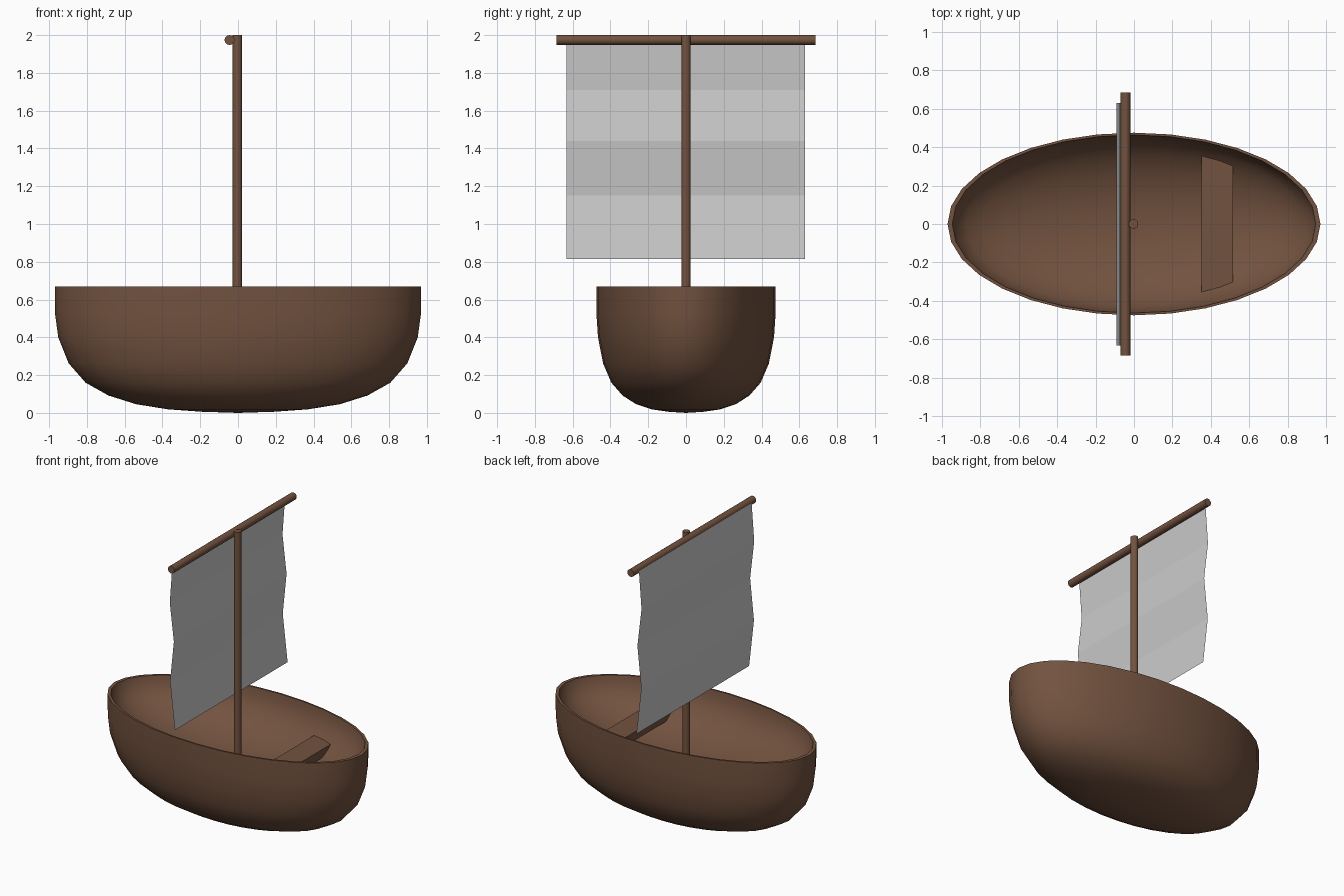
import bpy, bmesh, math

if "Cube" in bpy.data.objects:
    bpy.data.objects.remove(bpy.data.objects["Cube"])

wood = bpy.data.materials.new("wood")
wood.diffuse_color = (0.17, 0.085, 0.05, 1)
wood.use_nodes = True
wood.node_tree.nodes["Principled BSDF"].inputs["Base Color"].default_value = wood.diffuse_color


def finish(obj, name, smooth=True):
    obj.name = name
    obj.data.materials.append(wood)
    if smooth:
        bpy.context.view_layer.objects.active = obj
        obj.select_set(True)
        bpy.ops.object.shade_smooth_by_angle(angle=math.radians(40))
        obj.select_set(False)


def new_object(name, bm):
    mesh = bpy.data.meshes.new(name)
    bm.to_mesh(mesh)
    bm.free()
    obj = bpy.data.objects.new(name, mesh)
    bpy.context.collection.objects.link(obj)
    return obj


def pole(name, radius, length, location, rotation=(0, 0, 0)):
    bpy.ops.mesh.primitive_cylinder_add(vertices=16, radius=radius, depth=length,
                                        location=location, rotation=rotation)
    obj = bpy.context.object
    obj.select_set(False)
    finish(obj, name)


# Hull: closed radial profile (outer wall, rim, shallow inner bowl) swept to an ellipse
outer = [(0, 0), (0.195, 0.006), (0.383, 0.019), (0.556, 0.046), (0.707, 0.092),
         (0.832, 0.16), (0.924, 0.262), (0.981, 0.4), (0.998, 0.52), (1, 0.67)]
depth, inner_r = 0.31, 0.975
inner = [(inner_r * math.cos(a), 0.67 - depth * math.sin(a))
         for a in (math.radians(90 * i / 8) for i in range(8))] + [(0, 0.67 - depth)]
bm = bmesh.new()
verts = [bm.verts.new((r, 0, z)) for r, z in outer + inner]
edges = [bm.edges.new(pair) for pair in zip(verts, verts[1:])]
bmesh.ops.spin(bm, geom=verts + edges, cent=(0, 0, 0), axis=(0, 0, 1),
               angle=math.tau, steps=32, use_duplicate=False)
bmesh.ops.remove_doubles(bm, verts=bm.verts, dist=0.0005)
bmesh.ops.scale(bm, vec=(0.97, 0.475, 1), verts=bm.verts)
bmesh.ops.recalc_face_normals(bm, faces=bm.faces)
finish(new_object("hull", bm), "hull")

# Seat plank let into the sides of the bowl
bpy.ops.mesh.primitive_cube_add(size=1, location=(0.433, 0, 0.48))
seat = bpy.context.object
seat.scale = (0.166, 0.71, 0.06)
seat.select_set(False)
finish(seat, "seat", smooth=False)

# Mast and yard
pole("mast", 0.025, 1.68, (-0.003, 0, 1.16))
pole("yard", 0.026, 1.37, (-0.045, 0, 1.974), (math.pi / 2, 0, 0))

# Sail: thin sheet with gentle horizontal folds
folds = [(-0.072, 1.975), (-0.092, 1.71), (-0.06, 1.44), (-0.09, 1.15), (-0.052, 0.815)]
bm = bmesh.new()
rows = [[bm.verts.new((x, y, z)) for y in (-0.633, 0.63)] for x, z in folds]
for a, b in zip(rows, rows[1:]):
    bm.faces.new((a[0], a[1], b[1], b[0]))
new_object("sail", bm)
